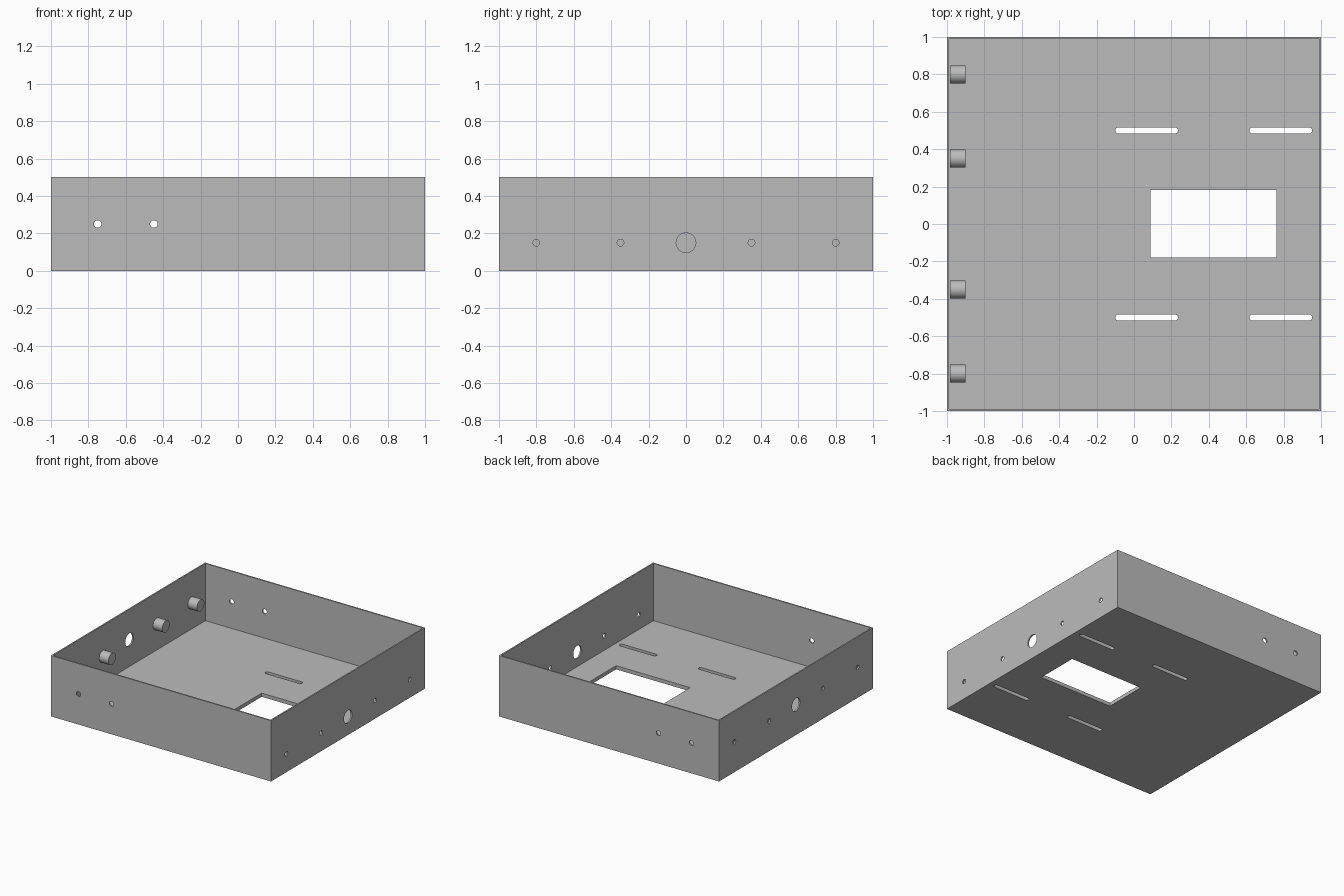
import bpy
import bmesh
import math
from mathutils import Matrix, Vector

old = bpy.data.objects.get("Cube")
if old:
    bpy.data.objects.remove(old, do_unlink=True)

WALL, FLOOR, HEIGHT = 0.0167, 0.03, 0.5
POST_Y = (-0.8, -0.35, 0.35, 0.8)
POST_Z, SIDE_Z = 0.25, 0.15
PIN_R, PORT_R = 0.018, 0.0525

grey = bpy.data.materials.new("plain grey")
grey.use_nodes = True
grey.diffuse_color = (0.5, 0.5, 0.5, 1)
grey.node_tree.nodes["Principled BSDF"].inputs["Base Color"].default_value = (0.5, 0.5, 0.5, 1)


def make_object(name, bm):
    bmesh.ops.recalc_face_normals(bm, faces=bm.faces)
    mesh = bpy.data.meshes.new(name)
    bm.to_mesh(mesh)
    bm.free()
    mesh.materials.append(grey)
    obj = bpy.data.objects.new(name, mesh)
    bpy.context.collection.objects.link(obj)
    return obj


def add_box(bm, low, high):
    low, high = Vector(low), Vector(high)
    place = Matrix.Translation((low + high) / 2) @ Matrix.Diagonal((*(high - low), 1))
    return bmesh.ops.create_cube(bm, size=1, matrix=place)["verts"]


def add_rod(bm, start, end, radius, sides=32):
    start, end = Vector(start), Vector(end)
    axis = end - start
    turn = axis.to_track_quat("Z", "Y").to_matrix().to_4x4()
    bmesh.ops.create_cone(bm, cap_ends=True, segments=sides, radius1=radius, radius2=radius,
                          depth=axis.length, matrix=Matrix.Translation((start + end) / 2) @ turn)


def add_slot(bm, x0, x1, y, radius, z0, z1, steps=8):
    # Round-ended outline pulled upwards
    ring = []
    for cx, first in ((x1 - radius, -math.pi / 2), (x0 + radius, math.pi / 2)):
        for i in range(steps + 1):
            a = first + math.pi * i / steps
            ring.append(bm.verts.new((cx + radius * math.cos(a), y + radius * math.sin(a), z0)))
    face = bm.faces.new(ring)
    top = bmesh.ops.extrude_face_region(bm, geom=[face], use_keep_orig=True)["geom"]
    moved = [v for v in top if isinstance(v, bmesh.types.BMVert)]
    bmesh.ops.translate(bm, verts=moved, vec=(0, 0, z1 - z0))


def cut_and_shade(obj, cutter):
    bpy.ops.object.select_all(action="DESELECT")
    bpy.context.view_layer.objects.active = obj
    obj.select_set(True)
    if cutter:
        mod = obj.modifiers.new("holes", "BOOLEAN")
        mod.operation = "DIFFERENCE"
        mod.solver = "EXACT"
        mod.object = cutter
        bpy.ops.object.modifier_apply(modifier=mod.name)
    bpy.ops.object.shade_smooth_by_angle(angle=math.radians(30))


# Open tray
bm = bmesh.new()
add_box(bm, (-1, -1, 0), (1, 1, HEIGHT))
bm.normal_update()
top = max(bm.faces, key=lambda f: f.calc_center_median().z)
bmesh.ops.inset_region(bm, faces=[top], thickness=WALL)
inner = bmesh.ops.extrude_face_region(bm, geom=[top])["geom"]
bmesh.ops.translate(bm, verts=[v for v in inner if isinstance(v, bmesh.types.BMVert)],
                    vec=(0, 0, FLOOR - HEIGHT))
if top.is_valid:
    bmesh.ops.delete(bm, geom=[top], context="FACES_ONLY")
tray = make_object("tray", bm)

# Hole cutters
bm = bmesh.new()
for x in (-0.75, -0.45):                      # front and back pin holes
    for side in (-1, 1):
        add_rod(bm, (x, side * 0.9, POST_Z), (x, side * 1.1, POST_Z), 0.02)
for y in POST_Y:                              # side pin holes and blind post holes
    add_rod(bm, (0.9, y, SIDE_Z), (1.1, y, SIDE_Z), PIN_R)
    add_rod(bm, (-1.1, y, POST_Z), (-0.93, y, POST_Z), PIN_R)
add_rod(bm, (0.9, 0, SIDE_Z), (1.1, 0, SIDE_Z), PORT_R)
add_rod(bm, (-1.1, 0, POST_Z), (-0.9, 0, POST_Z), PORT_R)
for y in (-0.5, 0.5):                         # floor slots
    for x0, x1 in ((-0.1, 0.235), (0.617, 0.953)):
        add_slot(bm, x0, x1, y, 0.0167, -0.1, 0.1)
add_box(bm, (0.087, -0.179, -0.1), (0.761, 0.183, 0.1))
cutter = make_object("hole_cutter", bm)
cutter.hide_render = True

cut_and_shade(tray, cutter)

# Round posts on the inside of the wall
for i, y in enumerate(POST_Y):
    bm = bmesh.new()
    add_rod(bm, (WALL - 1, y, POST_Z), (-0.9, y, POST_Z), 0.048, 48)
    cut_and_shade(make_object(f"post_{i + 1}", bm), cutter)

bpy.data.objects.remove(cutter, do_unlink=True)
